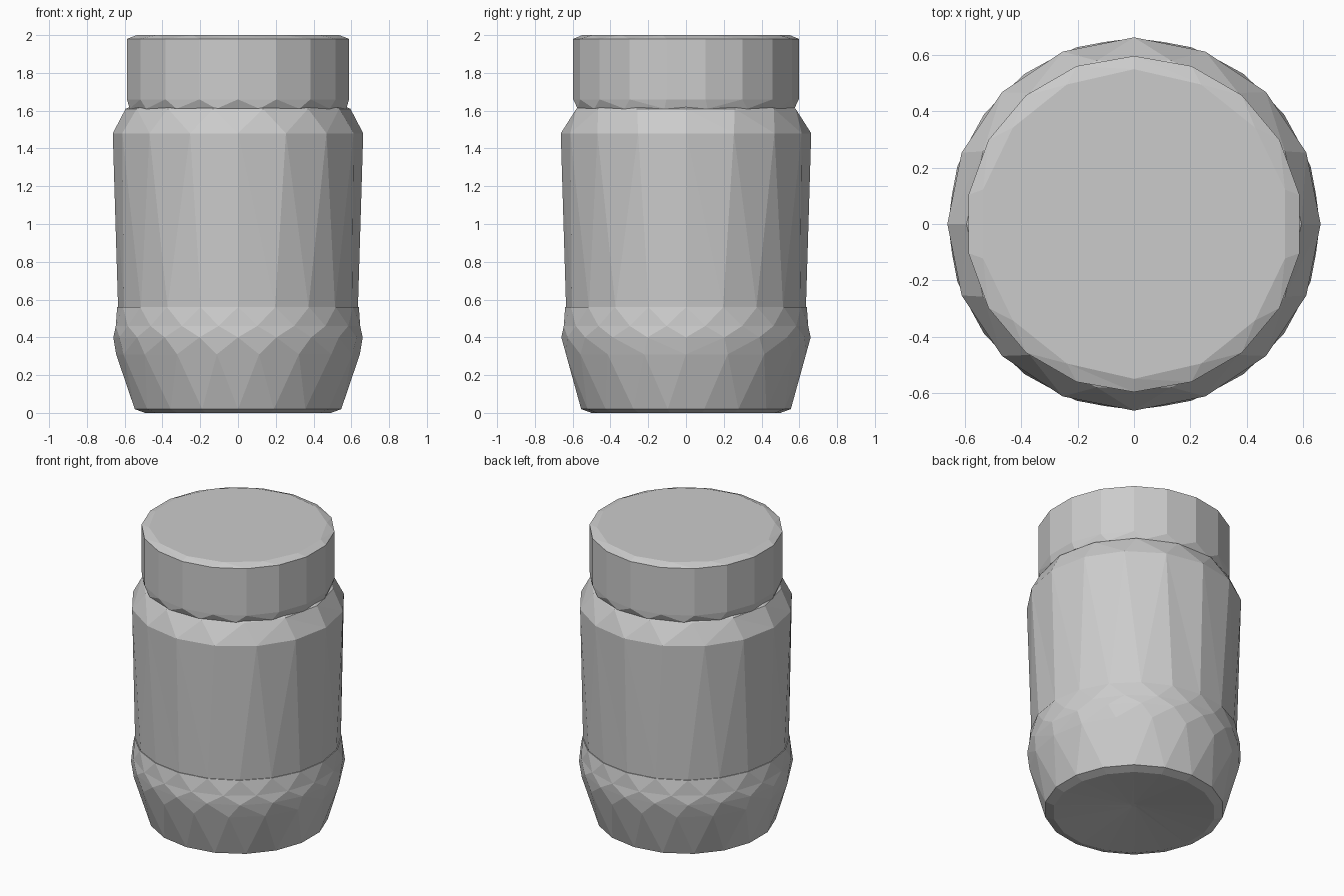
import bpy
import bmesh
from math import cos, sin, pi

cube = bpy.data.objects.get("Cube")
if cube:
    bpy.data.objects.remove(cube, do_unlink=True)

# One plain grey for the whole jar
GREY = (0.6, 0.6, 0.6, 1)
grey = bpy.data.materials.new("plain grey")
grey.use_nodes = True
grey.diffuse_color = GREY
grey.node_tree.nodes["Principled BSDF"].inputs["Base Color"].default_value = GREY


def bridge(bm, low, high):
    """Join two rings of (angle, vertex) with a band of triangles."""
    i = j = 0
    n, m = len(low), len(high)

    def angle(ring, k):
        return ring[k % len(ring)][0] + 2 * pi * (k // len(ring))

    while i < n or j < m:
        a, b = low[i % n][1], high[j % m][1]
        if j == m or (i < n and angle(low, i + 1) <= angle(high, j + 1)):
            bm.faces.new((a, low[(i + 1) % n][1], b))
            i += 1
        else:
            bm.faces.new((a, high[(j + 1) % m][1], b))
            j += 1


def faceted_loft(name, profile):
    """Faceted round part from rings of (radius, height, sides, phase in steps)."""
    bm = bmesh.new()
    rings = []
    for radius, z, sides, phase in profile:
        ring = []
        for k in range(sides):
            t = 2 * pi * (k + phase) / sides
            ring.append((t, bm.verts.new((radius * sin(t), -radius * cos(t), z))))
        rings.append(ring)
    for low, high in zip(rings, rings[1:]):
        bridge(bm, low, high)
    for ring in (rings[0], rings[-1]):
        bm.faces.new([v for _, v in ring])
    bmesh.ops.recalc_face_normals(bm, faces=bm.faces)
    mesh = bpy.data.meshes.new(name)
    bm.to_mesh(mesh)
    bm.free()
    mesh.materials.append(grey)
    obj = bpy.data.objects.new(name, mesh)
    bpy.context.collection.objects.link(obj)
    return obj


# Rounded lower jar with a shallow dent under the base
faceted_loft("jar_base", [
    (0.02, 0.05, 5, 0),
    (0.50, 0.00, 18, 0),
    (0.555, 0.02, 18, 0),
    (0.645, 0.31, 18, 0.5),
    (0.66, 0.40, 20, 0),
    (0.655, 0.46, 20, 0.5),
    (0.64, 0.56, 20, 0),
])

# Straight wall, sloping shoulder and hidden neck
faceted_loft("jar_body", [
    (0.635, 0.56, 20, 0),
    (0.663, 1.48, 16, 0),
    (0.595, 1.61, 14, 0.5),
    (0.53, 1.64, 14, 0.5),
])

# Lid with an uneven lower rim and a slightly eased top edge
faceted_loft("lid", [
    (0.585, 1.61, 16, 0.5),
    (0.597, 1.66, 18, 0),
    (0.597, 1.98, 18, 0),
    (0.55, 2.00, 14, 0),
])
